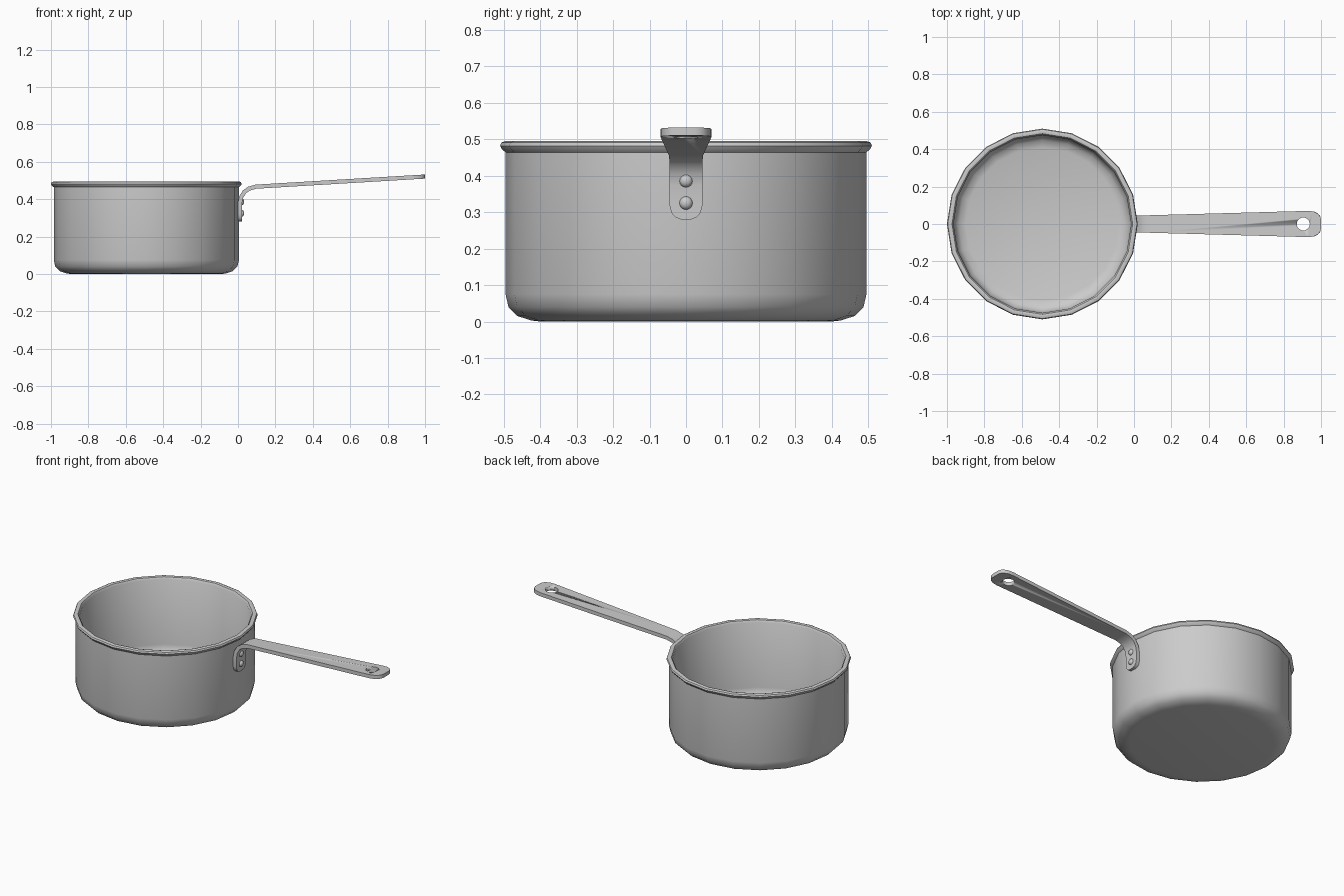
import bpy, bmesh, math
from mathutils import Vector

if "Cube" in bpy.data.objects:
    bpy.data.objects.remove(bpy.data.objects["Cube"])

CX = -0.49  # pan axis


def finish(bm, name, angle=40):
    bmesh.ops.recalc_face_normals(bm, faces=bm.faces)
    me = bpy.data.meshes.new(name)
    bm.to_mesh(me)
    bm.free()
    ob = bpy.data.objects.new(name, me)
    bpy.context.collection.objects.link(ob)
    bpy.ops.object.select_all(action='DESELECT')
    ob.select_set(True)
    bpy.context.view_layer.objects.active = ob
    bpy.ops.object.shade_smooth_by_angle(angle=math.radians(angle))
    return ob


def lathe(name, profile, sides, place):
    """Revolve (radius, height) points; place maps a local point to the world."""
    bm = bmesh.new()
    rings = []
    for r, h in profile:
        rings.append([bm.verts.new(place(r * math.cos(math.tau * i / sides),
                                         r * math.sin(math.tau * i / sides), h))
                      for i in range(sides)])
    for a, b in zip(rings, rings[1:]):
        for i in range(sides):
            j = (i + 1) % sides
            bm.faces.new((a[i], a[j], b[j], b[i]))
    bm.faces.new(rings[0])
    bm.faces.new(rings[-1])
    return finish(bm, name)


# Pan body: base, wall, rolled rim, inner wall and floor as one 20-sided turning
pan_profile = [(0.40, 0.0), (0.425, 0.003), (0.462, 0.015), (0.487, 0.04), (0.495, 0.075),
               (0.495, 0.464), (0.505, 0.473), (0.51, 0.482), (0.506, 0.491), (0.495, 0.495),
               (0.483, 0.492), (0.475, 0.48), (0.475, 0.085), (0.468, 0.055),
               (0.447, 0.033), (0.41, 0.022)]
lathe("pan_body", pan_profile, 20, lambda x, y, z: (CX + x, y, z))

# Handle: bent strap, (x, z, half width) along its centre line
T = 0.011
stations = [(0.01, 0.28, 0.014), (0.01, 0.286, 0.029), (0.01, 0.298, 0.040), (0.01, 0.318, 0.045),
            (0.01, 0.375, 0.045), (0.016, 0.41, 0.045), (0.035, 0.44, 0.045),
            (0.06, 0.457, 0.046), (0.095, 0.467, 0.047),
            (0.93, 0.517, 0.070), (0.96, 0.519, 0.067), (0.983, 0.520, 0.056),
            (0.995, 0.521, 0.042), (0.9995, 0.521, 0.026)]
bm = bmesh.new()
pts = [Vector((x, 0, z)) for x, z, w in stations]
rings = []
for i, (p, (_, _, w)) in enumerate(zip(pts, stations)):
    d0 = (pts[i] - pts[i - 1]).normalized() if i else (pts[1] - pts[0]).normalized()
    d1 = (pts[i + 1] - pts[i]).normalized() if i < len(pts) - 1 else d0
    d = (d0 + d1).normalized()
    n = Vector((d.z, 0, -d.x)) * (T / max(d.dot(d1), 0.5))
    rings.append([bm.verts.new(p + n * s + Vector((0, w * t, 0)))
                  for s, t in ((1, 1), (1, -1), (-1, -1), (-1, 1))])
for a, b in zip(rings, rings[1:]):
    for i in range(4):
        j = (i + 1) % 4
        bm.faces.new((a[i], a[j], b[j], b[i]))
bm.faces.new(rings[0])
bm.faces.new(rings[-1])
handle = finish(bm, "handle")

# Hanging hole near the handle tip
cutter = lathe("hole_cutter", [(0.035, 0.45), (0.035, 0.58)], 20,
               lambda x, y, z: (0.905 + x, y, z))
mod = handle.modifiers.new("hanging_hole", 'BOOLEAN')
mod.operation = 'DIFFERENCE'
mod.solver = 'EXACT'
mod.object = cutter
bpy.context.view_layer.objects.active = handle
bpy.ops.object.modifier_apply(modifier=mod.name)
bpy.data.objects.remove(cutter, do_unlink=True)

# Domed rivets fixing the strap to the wall
for name, z0 in (("rivet_lower", 0.325), ("rivet_upper", 0.386)):
    lathe(name, [(0.018, 0.012), (0.018, 0.022), (0.015, 0.028), (0.008, 0.032), (0.002, 0.033)],
          16, lambda x, y, h, z0=z0: (h, x, z0 + y))
